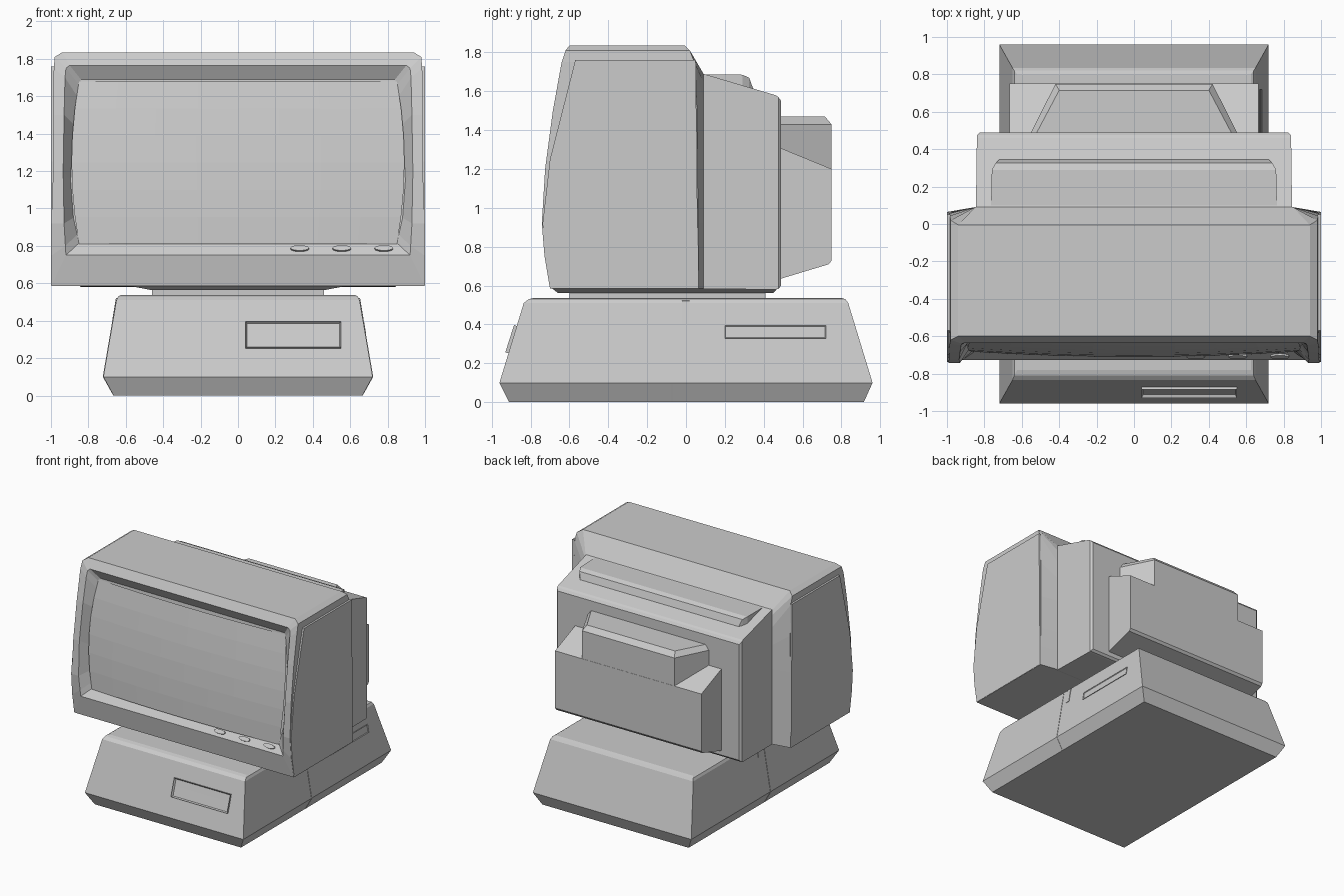
import bpy, bmesh, math
from mathutils import Matrix

if "Cube" in bpy.data.objects:
    bpy.data.objects.remove(bpy.data.objects["Cube"])


def finish(name, bm):
    bmesh.ops.recalc_face_normals(bm, faces=bm.faces)
    me = bpy.data.meshes.new(name)
    bm.to_mesh(me)
    bm.free()
    ob = bpy.data.objects.new(name, me)
    bpy.context.collection.objects.link(ob)
    return ob


def loft(name, rings):
    """Skin closed rings of equal length and cap both ends."""
    bm = bmesh.new()
    vs = [[bm.verts.new(p) for p in r] for r in rings]
    n = len(rings[0])
    for a, b in zip(vs, vs[1:]):
        for i in range(n):
            j = (i + 1) % n
            bm.faces.new((a[i], a[j], b[j], b[i]))
    bm.faces.new(vs[0])
    bm.faces.new(vs[-1])
    return finish(name, bm)


def rect(x, y0, y1, z):
    return [(-x, y0, z), (x, y0, z), (x, y1, z), (-x, y1, z)]


def wall(x, y, z0, z1):
    return [(-x, y, z0), (x, y, z0), (x, y, z1), (-x, y, z1)]


def across(name, profile, x0, x1):
    """Extrude a (y, z) profile along x."""
    return loft(name, [[(x, y, z) for y, z in profile] for x in (x0, x1)])


def interp(z, table):
    for (z0, v0), (z1, v1) in zip(table, table[1:]):
        if z <= z1:
            return v0 + (v1 - v0) * max(0, (z - z0) / (z1 - z0))
    return table[-1][1]


def slot(name, loc, w, h, d, rot, rim):
    """Raised frame with a sunken panel, facing local -y."""
    bm = bmesh.new()
    bmesh.ops.create_cube(bm, size=1, matrix=Matrix.Diagonal((w, d, h, 1)))
    front = min(bm.faces, key=lambda f: f.calc_center_median().y)
    bmesh.ops.inset_region(bm, faces=[front], thickness=rim)
    bmesh.ops.translate(bm, verts=front.verts, vec=(0, d * 0.35, 0))
    ob = finish(name, bm)
    ob.location, ob.rotation_euler = loc, rot


# Base: plinth with sloped sides
loft("base", [rect(.665, -.91, .915, 0), rect(.72, -.96, .96, .1),
              rect(.65, -.835, .835, .51), rect(.64, -.81, .82, .53), rect(.625, -.78, .80, .537)])

# Seam band around the base, with a small tab on each side
seam = [(-.667, 0), (.667, 0), (.723, .1), (.653, .51), (-.653, .51), (-.723, .1)]
loft("base_seam", [[(x, y, z) for x, z in seam] for y in (-.075, -.067)])
for s in (-1, 1):
    loft("side_tab", [[(s * a, y, z) for a, z in ((.6, .40), (.673, .40), (.653, .52), (.6, .535))]
                      for y in (-.02, .018)])

# Drive slots in front and on the right side
slot("front_drive_slot", (.295, -.886, .32), .51, .147, .045, (-math.radians(17.6), 0, 0), .012)
slot("side_drive_slot", (.670, .46, .36), .52, .065, .02, (-math.radians(9.7), 0, math.pi / 2), .01)

# Neck and tilt plate
loft("neck", [rect(.46, -.60, .41, .52), rect(.46, -.60, .41, .57)])
loft("tilt_plate", [rect(.46, -.66, .45, .563), rect(.60, -.695, .475, .59)])

# Monitor shell with bezel and shallow screen recess
FRONT = [(.585, -.70), (.75, -.728), (.92, -.742), (1.2, -.725), (1.5, -.685),
         (1.75, -.64), (1.81, -.62), (1.835, -.60)]
BACK = [(.585, .065), (1.72, .055), (1.81, .02), (1.835, -.005)]


def recess_y(z):
    return -.68 + (z - .82) * .10


def ring(zs, xs, fy):
    right = [(x, fy(z), z) for x, z in zip(xs, zs)]
    return right + [(-x, y, z) for x, y, z in reversed(right)]


outer_z = [.585, .75, .92, 1.2, 1.5, 1.75, 1.81, 1.835]
outer_x = [.998, .994, .992, .99, .987, .985, .98, .94]
inner_z = [.75, .80, .92, 1.2, 1.5, 1.70, 1.75, 1.765]
inner_x = [.92, .923, .93, .935, .93, .925, .92, .90]
deep_z = [.815, .86, .95, 1.15, 1.45, 1.6, 1.66, 1.69]
deep_x = [.85, .86, .88, .895, .88, .86, .85, .84]
rear_z = [.585, .75, .92, 1.2, 1.4, 1.55, 1.65, 1.69]
loft("monitor_shell", [
    ring(deep_z, deep_x, recess_y),
    ring(inner_z, inner_x, lambda z: interp(z, FRONT)),
    ring(outer_z, outer_x, lambda z: interp(z, FRONT)),
    ring(outer_z, outer_x, lambda z: interp(z, BACK)),
    ring(rear_z, [.85] * 8, lambda z: .09)])

# Thin side panels
panel = [(-.698, .587), (-.726, .75), (-.738, .92), (-.70, 1.25), (-.57, 1.76),
         (.05, 1.76), (.063, .587)]
for s in (-1, 1):
    across("side_panel", panel, s * .98, s * 1.0)

# Bulging faceted screen
NX, NZ = 8, 6
bm = bmesh.new()
grid = []
for j in range(NZ + 1):
    v = 2 * j / NZ - 1
    z = 1.245 + .435 * v
    half = .85 + .04 * (1 - v * v)
    row = []
    for i in range(NX + 1):
        u = 2 * i / NX - 1
        y = recess_y(z) - .003 - .05 * (1 - .55 * u * u - .45 * v * v)
        row.append(bm.verts.new((half * u, y, z)))
    grid.append(row)
for a, b in zip(grid, grid[1:]):
    for i in range(NX):
        bm.faces.new((a[i], a[i + 1], b[i + 1], b[i]))
finish("screen", bm)

# Control knobs on the lower sill
for x in (.33, .555, .78):
    bm = bmesh.new()
    bmesh.ops.create_cone(bm, cap_ends=True, segments=12, radius1=.05, radius2=.05, depth=.016)
    knob = finish("knob", bm)
    knob.scale.y = .35
    knob.location = (x, -.706, .785)
    knob.rotation_euler = (math.radians(55), 0, 0)

# Rear housing with sloped top
loft("rear_housing", [wall(.845, .06, .587, 1.60), wall(.845, .09, .583, 1.69),
                      wall(.84, .46, .58, 1.58), wall(.84, .475, .583, 1.57),
                      wall(.825, .49, .60, 1.55)])

# Raised vent on the rear housing
loft("top_vent", [wall(.765, .07, 1.55, 1.688), wall(.76, .29, 1.55, 1.685),
                  wall(.74, .325, 1.55, 1.67), wall(.72, .345, 1.55, 1.615)])

# Rear tube cover: wide lower block and narrower upper block
across("tube_cover", [(.47, .63), (.735, .71), (.75, .73), (.75, 1.20), (.47, 1.315)], -.665, .665)
loft("tube_cover_top", [
    [(-.56, .47, 1.19), (.56, .47, 1.19), (.42, .749, 1.19), (-.42, .749, 1.19)],
    [(-.56, .47, 1.43), (.56, .47, 1.43), (.42, .749, 1.43), (-.42, .749, 1.43)],
    [(-.53, .47, 1.47), (.53, .47, 1.47), (.40, .715, 1.47), (-.40, .715, 1.47)]])
